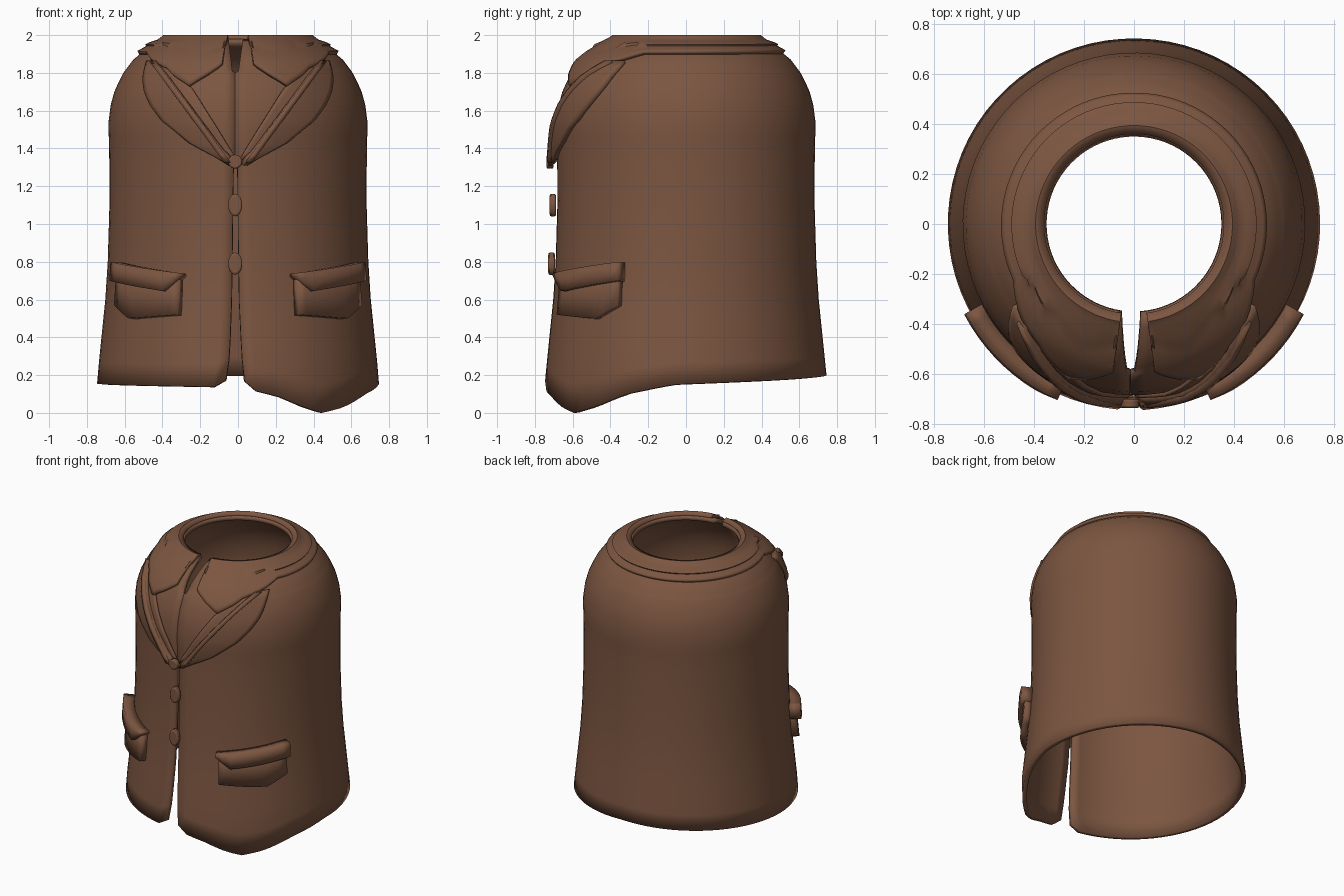
import bpy
from math import sin, cos, asin, radians, degrees, pi

old = bpy.data.objects.get("Cube")
if old:
    bpy.data.objects.remove(old, do_unlink=True)

brown = bpy.data.materials.new("brown_cloth")
brown.use_nodes = True
brown.diffuse_color = (0.2, 0.092, 0.052, 1)
shader = brown.node_tree.nodes["Principled BSDF"]
shader.inputs["Base Color"].default_value = brown.diffuse_color
shader.inputs["Roughness"].default_value = 0.9


def interp(table, v):
    """Straight-line lookup in a list of (key, value) pairs."""
    if v <= table[0][0]:
        return table[0][1]
    for (a, p), (b, q) in zip(table, table[1:]):
        if v <= b:
            return p + (q - p) * (v - a) / (b - a)
    return table[-1][1]


def finish(obj, angle=35):
    obj.data.materials.append(brown)
    bpy.ops.object.select_all(action='DESELECT')
    obj.select_set(True)
    bpy.context.view_layer.objects.active = obj
    bpy.ops.object.shade_smooth_by_angle(angle=radians(angle))


def sheet(name, point, nu, nv, thickness, mirror=True):
    """Grid of cloth from point(u, v), thickened inward."""
    verts = [point(i / nu, j / nv) for j in range(nv + 1) for i in range(nu + 1)]
    w = nu + 1
    faces = [(j * w + i, j * w + i + 1, (j + 1) * w + i + 1, (j + 1) * w + i)
             for j in range(nv) for i in range(nu)]
    mesh = bpy.data.meshes.new(name)
    mesh.from_pydata(verts, [], faces)
    obj = bpy.data.objects.new(name, mesh)
    bpy.context.collection.objects.link(obj)
    if mirror:
        mod = obj.modifiers.new("Mirror", 'MIRROR')
        mod.merge_threshold = 0.0005
    mod = obj.modifiers.new("Thickness", 'SOLIDIFY')
    mod.thickness = thickness
    mod.offset = -1
    finish(obj)
    return obj


def polar(r, a, z):
    return (r * sin(a), -r * cos(a), z)


# Body radius by height
radius = [(0, 0.742), (0.17, 0.747), (0.6, 0.703), (0.8, 0.69), (1.1, 0.681),
          (1.4, 0.682), (1.53, 0.687), (1.63, 0.674), (1.7, 0.655), (1.79, 0.615),
          (1.87, 0.555), (1.915, 0.50), (1.96, 0.42), (1.98, 0.36)]
# Hem height by angle from the front, with the long point on the left
hem = [(-180, 0.2), (-90, 0.155), (-8, 0.137), (-4.5, 0.18), (2, 0.18), (6, 0.12),
       (17, 0.085), (29, 0.025), (37, 0), (49, 0.03), (65, 0.1), (85, 0.15), (180, 0.2)]
# Edges of the front opening by height
edge_left = [(0.17, 0.035), (0.3, 0.02), (0.6, 0.006), (1.33, -0.004),
             (1.36, -0.0145), (1.8, -0.0145), (1.81, 0.002), (1.98, 0.026)]
edge_right = [(0.17, -0.065), (0.3, -0.045), (0.6, -0.034), (1.33, -0.024),
              (1.36, -0.0155), (1.8, -0.0155), (1.81, -0.03), (1.98, -0.05)]
levels = [0.17, 0.28, 0.39, 0.5, 0.6, 0.8, 1.1, 1.33, 1.36, 1.45, 1.53, 1.58,
          1.63, 1.7, 1.75, 1.8, 1.81, 1.84, 1.87, 1.915, 1.96, 1.98]


def body_point(u, v):
    z = levels[round(v * (len(levels) - 1))]
    r = interp(radius, z)
    start = asin(interp(edge_left, z) / r)
    end = 2 * pi + asin(interp(edge_right, z) / r)
    a = start + (end - start) * u
    if z < 0.6:
        d = degrees(a)
        low = interp(hem, d - 360 if d > 180 else d)
        z = low + (0.6 - low) * (z - 0.17) / (0.6 - 0.17)
        r = interp(radius, z)
    return polar(r, a, z)


sheet("coat_body", body_point, 72, len(levels) - 1, 0.03, mirror=False)

# Turned-down collar with a pointed tip on each side of the front
collar_edge = [(8, 1.855), (9.5, 1.84), (23, 1.735), (38, 1.83), (65, 1.915), (180, 1.92)]
collar_angles = [(0, 8), (0.04, 9.5), (0.2, 23), (0.36, 38), (0.5, 65), (1, 180)]


def collar_point(u, v):
    d = interp(collar_angles, u)
    low = interp(collar_edge, d)
    if v > 0.85:
        return polar(0.36 if v > 0.95 else 0.395, radians(d), 1.99 if v > 0.95 else 2.0)
    z = low + (1.985 - low) * v / 0.8
    return polar(interp(radius, z) + 0.035 + (0.02 if z > 1.95 else 0), radians(d), z)


sheet("collar", collar_point, 50, 10, 0.022)


def on_chest(x, z, lift):
    r = interp(radius, z) + lift
    return polar(r, asin(x / r), z)


# Lapels: raised leaf shapes and the flat facing inside them
fold = [(1.31, 0.028), (1.87, 0.44)]
leaf = [(1.31, 0.05), (1.36, 0.13), (1.42, 0.25), (1.55, 0.41), (1.64, 0.475),
        (1.72, 0.505), (1.8, 0.505), (1.87, 0.485)]
facing = [(1.33, 0.0), (1.73, 0.25), (1.8, 0.33), (1.87, 0.41)]


def lapel_point(u, v):
    z = 1.31 + 0.555 * v
    a, b = interp(fold, z), interp(leaf, z)
    return on_chest(a + (b - a) * u, z, 0.048 - 0.02 * u)


def facing_point(u, v):
    z = 1.34 + 0.52 * v
    a, b = interp(facing, z), interp(fold, z) + 0.02
    return on_chest(a + (b - a) * u, z, 0.016)


def fold_point(u, v):
    z = 1.325 + 0.54 * v
    return on_chest(interp(fold, z) + 0.035 * u, z, 0.058)


sheet("lapels", lapel_point, 8, 14, 0.045)
sheet("lapel_facings", facing_point, 4, 14, 0.016)
sheet("lapel_folds", fold_point, 1, 14, 0.04)

# Pockets: bag and overhanging flap
bag_low = [(25, 0.52), (50, 0.5), (61, 0.57)]
flap_low = [(23.5, 0.725), (31, 0.645), (62, 0.7)]


def pocket_point(first, last, low, top_in, top_out, lift):
    def point(u, v):
        d = first + (last - first) * u
        top = top_in + (top_out - top_in) * u
        z = interp(low, d)
        z += (top - z) * v
        return polar(interp(radius, z) + lift, radians(d), z)
    return point


sheet("pocket_bags", pocket_point(25, 61, bag_low, 0.72, 0.76, 0.045), 10, 2, 0.05)
sheet("pocket_flaps", pocket_point(23.5, 62, flap_low, 0.74, 0.8, 0.075), 10, 2, 0.075)

# Buttons down the front
for i, (z, y, tall) in enumerate([(1.33, -0.72, 1.0), (1.1, -0.705, 1.6), (0.79, -0.712, 1.6)]):
    bpy.ops.mesh.primitive_cylinder_add(vertices=16, radius=0.037, depth=0.035,
                                        location=(-0.015, y, z), rotation=(pi / 2, 0, 0))
    button = bpy.context.object
    button.name = "button_%d" % (i + 1)
    button.scale.y = tall
    bevel = button.modifiers.new("Bevel", 'BEVEL')
    bevel.width = 0.008
    bevel.segments = 2
    finish(button, 40)
